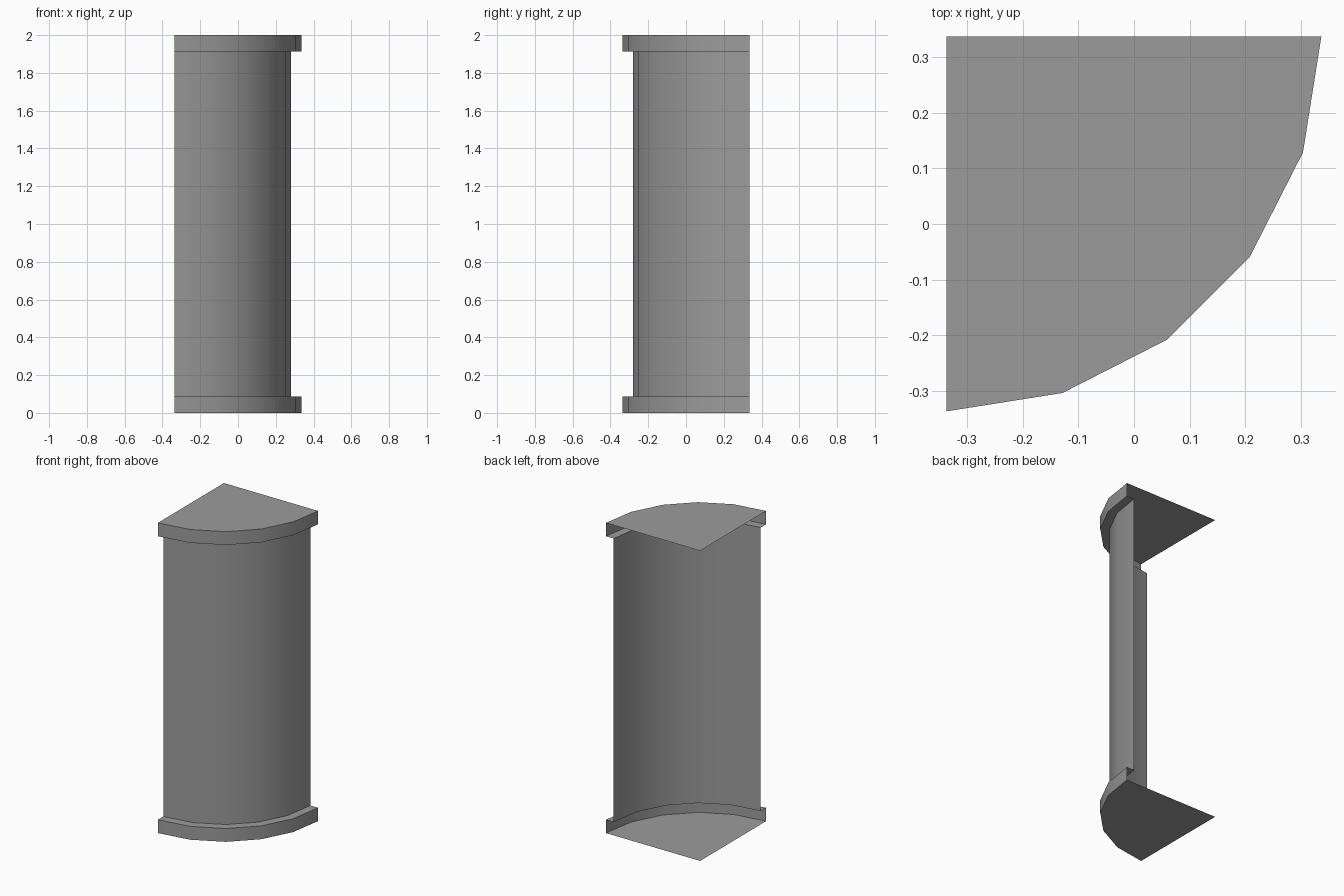
import bpy, bmesh
from math import cos, sin, radians

cube = bpy.data.objects.get("Cube")
if cube:
    bpy.data.objects.remove(cube, do_unlink=True)

HALF = 0.336            # half the footprint; the arc centre is the back right corner
RIM_R = 2 * HALF
SHAFT_R = 0.617
HEIGHT, RIM_H = 2.0, 0.086
STEPS = 5

grey = bpy.data.materials.new("stone grey")
grey.use_nodes = True
grey.diffuse_color = (0.33, 0.33, 0.33, 1)
grey.node_tree.nodes["Principled BSDF"].inputs["Base Color"].default_value = grey.diffuse_color


def arc(bm, radius, z):
    """Quarter arc of vertices from the front edge round to the left edge."""
    angles = [radians(-90 + 90 * i / STEPS) for i in range(STEPS + 1)]
    return [bm.verts.new((-HALF + radius * cos(a), HALF + radius * sin(a), z)) for a in angles]


# Open quarter-column shell: rim, ledge, shaft, ledge, rim
profile = [(RIM_R, 0), (RIM_R, RIM_H), (SHAFT_R, RIM_H),
           (SHAFT_R, HEIGHT - RIM_H), (RIM_R, HEIGHT - RIM_H), (RIM_R, HEIGHT)]
bm = bmesh.new()
rows = [arc(bm, r, z) for r, z in profile]
for low, high in zip(rows, rows[1:]):
    for i in range(STEPS):
        bm.faces.new((low[i], low[i + 1], high[i + 1], high[i]))

# Flat pie-shaped caps
bottom_centre = bm.verts.new((-HALF, HALF, 0))
top_centre = bm.verts.new((-HALF, HALF, HEIGHT))
bm.faces.new([bottom_centre] + rows[0][::-1])
bm.faces.new([top_centre] + rows[-1])

mesh = bpy.data.meshes.new("quarter_column")
bm.to_mesh(mesh)
bm.free()
mesh.materials.append(grey)
column = bpy.data.objects.new("quarter_column", mesh)
bpy.context.collection.objects.link(column)

# Smooth round the curve, sharp at the ledges
bpy.ops.object.select_all(action='DESELECT')
column.select_set(True)
bpy.context.view_layer.objects.active = column
bpy.ops.object.shade_smooth_by_angle(angle=radians(30))
